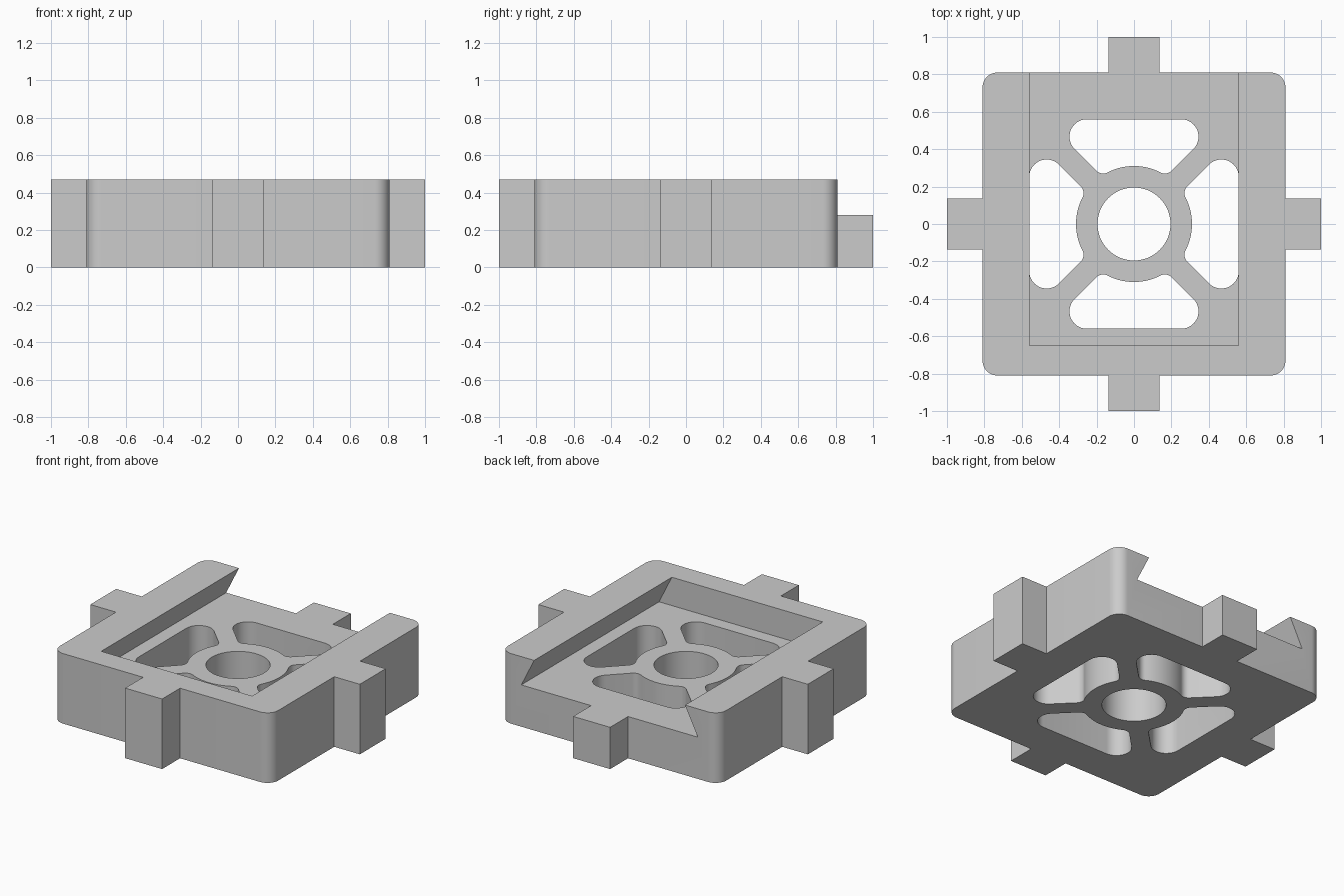
import bpy, bmesh, math
from mathutils import Matrix, Vector

if "Cube" in bpy.data.objects:
    bpy.data.objects.remove(bpy.data.objects["Cube"], do_unlink=True)

HEIGHT, FLOOR = 0.47, 0.28      # block height and slot floor
HALF, CORNER = 0.81, 0.08       # block half width and corner radius
TAB = 0.137                     # half width of the locating tabs
RING, BORE = 0.31, 0.195        # hub ring

grey = bpy.data.materials.new("grey")
grey.use_nodes = True
grey.diffuse_color = (0.6, 0.6, 0.6, 1)
grey.node_tree.nodes["Principled BSDF"].inputs["Base Color"].default_value = (0.6, 0.6, 0.6, 1)


def arc(cx, cy, r, start, end, steps=10):
    """Points on an arc, angles in degrees."""
    angles = [math.radians(start + (end - start) * i / steps) for i in range(steps + 1)]
    return [(cx + r * math.cos(a), cy + r * math.sin(a)) for a in angles]


def turned(points, quarter):
    m = Matrix.Rotation(quarter * math.pi / 2, 2)
    return [tuple(m @ Vector(p)) for p in points]


def prism(name, points, low, high, matrix=None):
    """Extrude a flat outline from low to high along z."""
    bm = bmesh.new()
    face = bm.faces.new([bm.verts.new((x, y, low)) for x, y in points])
    top = bmesh.ops.extrude_face_region(bm, geom=[face])["geom"]
    bmesh.ops.translate(bm, vec=(0, 0, high - low),
                        verts=[v for v in top if isinstance(v, bmesh.types.BMVert)])
    if matrix:
        bm.transform(matrix)
    bmesh.ops.recalc_face_normals(bm, faces=bm.faces)
    mesh = bpy.data.meshes.new(name)
    bm.to_mesh(mesh)
    bm.free()
    mesh.materials.append(grey)
    obj = bpy.data.objects.new(name, mesh)
    bpy.context.collection.objects.link(obj)
    return obj


# Block with rounded corners and a tab on each side
side = [(HALF, -TAB), (1, -TAB), (1, TAB), (HALF, TAB)]
side += arc(HALF - CORNER, HALF - CORNER, CORNER, 0, 90)
outline = [p for q in range(4) for p in turned(side, q)]
block = prism("slotted_block", outline, 0, HEIGHT)

# Dovetail slot, open at the back
over = 0.1
slope = (0.655 - 0.56) / (HEIGHT - FLOOR)
top_half = 0.56 - slope * over
profile = [(-0.655, FLOOR), (0.655, FLOOR), (top_half, HEIGHT + over), (-top_half, HEIGHT + over)]
stand = Matrix.Rotation(math.pi / 2, 4, 'X')
cutters = [prism("slot_cutter", profile, -1.2, 0.65, stand)]

# Hub bore
cutters.append(prism("bore_cutter", arc(0, 0, BORE, 0, 360, 64)[:-1], -0.1, 0.38))

# Four windows between the diagonal spokes
end_r, fillet = 0.093, 0.05
end_x, end_y = 0.252, 0.56 - end_r
gap = end_y - end_x - end_r * math.sqrt(2) + fillet * math.sqrt(2)
reach = RING + fillet
fx = (-gap + math.sqrt(2 * reach ** 2 - gap ** 2)) / 2
fy = fx + gap
touch = math.degrees(math.atan2(fy, fx))
half = arc(0, 0, RING, 90, touch, 8)
half += arc(fx, fy, fillet, touch + 180, 315, 8)
half += arc(end_x, end_y, end_r, -45, 90, 14)
window = half + [(-x, y) for x, y in reversed(half[1:])]
for q in range(4):
    cutters.append(prism("window_cutter", turned(window, q), -0.1, 0.38))

# Cut everything out of the block
bpy.ops.object.select_all(action='DESELECT')
bpy.context.view_layer.objects.active = block
block.select_set(True)
for cutter in cutters:
    cutter.hide_render = True
    mod = block.modifiers.new("cut", 'BOOLEAN')
    mod.operation, mod.solver, mod.object = 'DIFFERENCE', 'EXACT', cutter
    bpy.ops.object.modifier_apply(modifier=mod.name)
    bpy.data.objects.remove(cutter, do_unlink=True)
bpy.ops.object.shade_smooth_by_angle(angle=math.radians(30))
